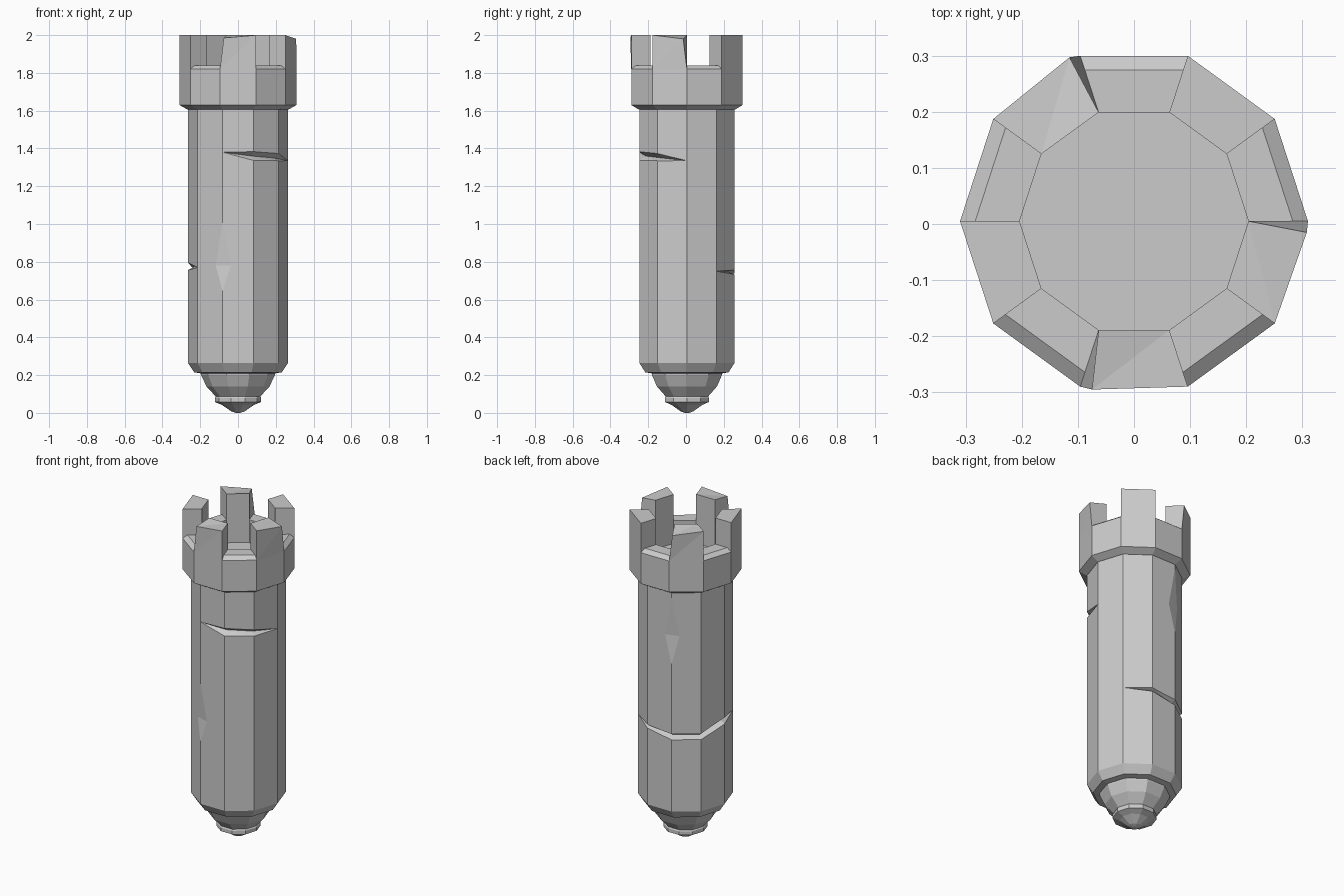
import bpy, bmesh
from math import sin, cos, pi
from mathutils import Vector

if "Cube" in bpy.data.objects:
    bpy.data.objects.remove(bpy.data.objects["Cube"])

N = 10
STEP = 2 * pi / N
YC = 0.005


def pt(i, r, z):
    """Point at corner number i (may be fractional) of the ten-sided tower."""
    a = i * STEP
    return Vector((r * cos(a), r * sin(a) + YC, z))


def face_pt(i, side, along, r, z):
    """Point on the wall next to corner i, part of the way to the next corner."""
    return pt(i, r, z).lerp(pt(i + side, r, z), along)


def make(name, polys):
    """Object from polygons given as point lists, welded together."""
    bm = bmesh.new()
    for poly in polys:
        bm.faces.new([bm.verts.new(p) for p in poly])
    bmesh.ops.remove_doubles(bm, verts=bm.verts, dist=1e-5)
    bmesh.ops.recalc_face_normals(bm, faces=bm.faces)
    mesh = bpy.data.meshes.new(name)
    bm.to_mesh(mesh)
    bm.free()
    ob = bpy.data.objects.new(name, mesh)
    bpy.context.collection.objects.link(ob)
    return ob


def lathe(name, profile):
    """Ten-sided solid from an (r, z) profile, with flat end caps."""
    polys = [[pt(i, *a), pt(i + 1, *a), pt(i + 1, *b), pt(i, *b)]
             for a, b in zip(profile, profile[1:]) for i in range(N)]
    for end in (profile[0], profile[-1]):
        polys.append([pt(i, *end) for i in range(N)])
    return make(name, polys)


def carve(target, cutter):
    mod = target.modifiers.new("cut", 'BOOLEAN')
    mod.operation = 'DIFFERENCE'
    mod.solver = 'EXACT'
    mod.object = cutter
    bpy.context.view_layer.objects.active = target
    bpy.ops.object.modifier_apply(modifier=mod.name)
    bpy.data.objects.remove(cutter)


def crack(start, middles, end):
    """V groove around the wall: pointed ends, (corner, low, high, mid z) between."""
    tip0, tip1 = pt(start[0], 0.2655, start[1]), pt(end[0], 0.2655, end[1])
    tris = [[pt(c, 0.275, lo), pt(c, 0.275, hi), pt(c, 0.23, mid)]
            for c, lo, hi, mid in middles]
    polys = []
    for k in range(3):
        j = (k + 1) % 3
        polys.append([tip0, tris[0][k], tris[0][j]])
        polys.append([tip1, tris[-1][k], tris[-1][j]])
        for a, b in zip(tris, tris[1:]):
            polys.append([a[k], a[j], b[j]])
            polys.append([a[k], b[j], b[k]])
    return make("crack_cutter", polys)


def chip(corner, low, mid, high):
    """Diamond-shaped flake taken off a vertical edge."""
    r = 0.2655
    top, bot = pt(corner, r, high), pt(corner, r, low)
    left = face_pt(corner, -1, 0.28, r, mid)
    right = face_pt(corner, 1, 0.28, r, mid)
    out = pt(corner, 0.33, mid)
    return make("chip_cutter", [[top, left, right], [bot, left, right],
                                [out, top, left], [out, top, right],
                                [out, bot, left], [out, bot, right]])


# Shaft with chamfered foot edge, cracks and chipped edges
shaft = lathe("tower_shaft", [(0.22, 1.615), (0.265, 1.612), (0.265, 0.265),
                              (0.232, 0.215), (0.19, 0.208)])
carve(shaft, crack((7, 1.38),
                   [(8, 1.33, 1.39, 1.36), (9, 1.33, 1.38, 1.35)],
                   (10, 1.335)))
carve(shaft, crack((1, 0.75),
                   [(2, 0.73, 0.76, 0.745), (3, 0.70, 0.745, 0.72),
                    (4, 0.70, 0.745, 0.72), (5, 0.75, 0.80, 0.775)],
                   (6, 0.77)))
carve(shaft, chip(7, 0.64, 0.78, 1.02))
carve(shaft, chip(3, 1.16, 1.34, 1.59))

# Stepped underside ending in a small blunt point
lathe("tower_underside", [(0.198, 0.23), (0.195, 0.20), (0.167, 0.14),
                          (0.118, 0.087), (0.123, 0.08), (0.123, 0.058),
                          (0.085, 0.042), (0.035, 0.008), (0.012, 0.0)])

# Battlement: shared wall, alternating merlons and bevelled gaps
RO, RB, RI = 0.31, 0.283, 0.204
FLOOR, LIP, GAP, TOP = 1.70, 1.82, 1.84, 2.0
broken = {7: Vector((-0.075, -0.295, 1.985)),
          0: Vector((0.308, -0.015, 1.98)),
          3: Vector((-0.115, 0.297, 1.98))}


def head_pt(i, r, z):
    if r == RO and z == TOP and i % N in broken:
        return broken[i % N]
    return pt(i, r, z)


gap = [(RO, LIP), (RB, GAP), (RI, GAP)]
merlon = [(RO, LIP), (RO, TOP), (RI, TOP), (RI, GAP)]
polys = []
for i in range(N):
    rim = merlon if i % 2 else gap
    line = [(0.25, 1.603), (0.268, 1.606), (RO, 1.63)] + rim + [(RI, FLOOR)]
    for a, b in zip(line, line[1:]):
        quad = [head_pt(i, *a), head_pt(i + 1, *a), head_pt(i + 1, *b), head_pt(i, *b)]
        polys += [quad[:3], [quad[0], quad[2], quad[3]]] if rim is merlon and (
            i % N in broken or (i + 1) % N in broken) else [quad]
    # side wall of the merlon at this corner
    side = [(RO, LIP), (RO, TOP), (RI, TOP), (RI, GAP), (RB, GAP)]
    polys.append([head_pt(i, *p) for p in side])
polys.append([pt(i, RI, FLOOR) for i in range(N)])
polys.append([pt(i, 0.25, 1.603) for i in range(N)])
make("battlement", polys)
